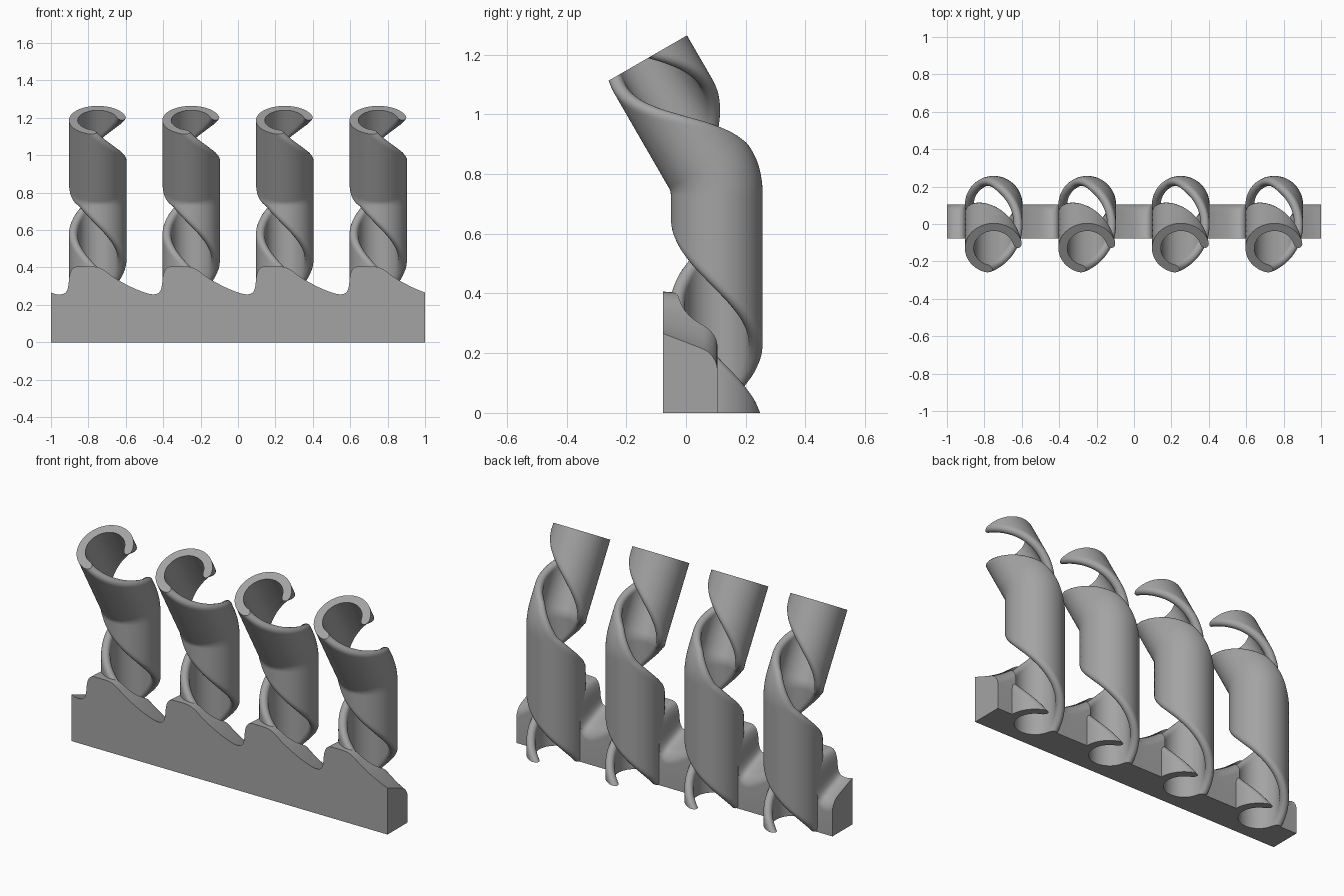
import bpy, bmesh, math

cube = bpy.data.objects.get("Cube")
if cube:
    bpy.data.objects.remove(cube, do_unlink=True)

CENTRES = [-0.75, -0.25, 0.25, 0.75]
AXIS_Y = 0.103
R_OUT, R_IN = 0.154, 0.107
BEND_Z, BEND_R, TILT = 0.73, 0.2, math.radians(30)
LENGTH, PITCH = 1.247, 0.84
GAP = math.radians(94)

grey = bpy.data.materials.new("plain grey")
grey.use_nodes = True
colour = (0.37, 0.37, 0.37, 1)
grey.diffuse_color = colour
grey.node_tree.nodes["Principled BSDF"].inputs["Base Color"].default_value = colour


def make_object(name, bm):
    bmesh.ops.recalc_face_normals(bm, faces=bm.faces)
    mesh = bpy.data.meshes.new(name)
    bm.to_mesh(mesh)
    bm.free()
    mesh.materials.append(grey)
    obj = bpy.data.objects.new(name, mesh)
    bpy.context.collection.objects.link(obj)
    return obj


def activate(obj):
    bpy.ops.object.select_all(action='DESELECT')
    obj.select_set(True)
    bpy.context.view_layer.objects.active = obj


def loft(name, sections):
    """Skin closed sections and cap both ends."""
    bm = bmesh.new()
    rings = [[bm.verts.new(p) for p in sec] for sec in sections]
    for a, b in zip(rings, rings[1:]):
        for i in range(len(a)):
            j = (i + 1) % len(a)
            bm.faces.new((a[i], a[j], b[j], b[i]))
    bm.faces.new(rings[0])
    bm.faces.new(rings[-1])
    return make_object(name, bm)


def axis_frame(s):
    """Centre (y, z) and tilt of the tube axis at length s."""
    phi = min(max((s - BEND_Z) / BEND_R, 0), TILT)
    y = AXIS_Y - BEND_R + BEND_R * math.cos(phi)
    z = min(s, BEND_Z) + BEND_R * math.sin(phi)
    rest = max(s - BEND_Z - BEND_R * TILT, 0)
    return y - rest * math.sin(phi), z + rest * math.cos(phi), phi


def open_ring():
    """C-shaped wall section with rounded ends, as (radius, angle)."""
    mid, half = (R_OUT + R_IN) / 2, (R_OUT - R_IN) / 2
    end = 1.4 * half / mid
    a0, a1 = GAP + end, 2 * math.pi - end
    n, c = 48, 8
    pts = [(R_OUT, a0 + (a1 - a0) * i / n) for i in range(n)]
    for i in range(c):
        t = math.pi * i / c
        pts.append((mid + half * math.cos(t), a1 + end * math.sin(t)))
    pts += [(R_IN, a1 + (a0 - a1) * i / n) for i in range(n)]
    for i in range(c):
        t = math.pi * i / c
        pts.append((mid - half * math.cos(t), a0 - end * math.sin(t)))
    return pts


# Spiral tubes: the C section turns while it follows the bent axis
ring = open_ring()
STEPS = 130
for number, cx in enumerate(CENTRES, 1):
    sections = []
    for k in range(STEPS + 1):
        s = LENGTH * k / STEPS
        y, z, phi = axis_frame(s)
        turn = 2 * math.pi * (1.03 - s) / PITCH
        section = []
        for r, a in ring:
            w = r * math.sin(a + turn)
            section.append((cx + r * math.cos(a + turn),
                            y + w * math.cos(phi), z + w * math.sin(phi)))
        sections.append(section)
    tube = loft(f"spiral_tube_{number}", sections)
    activate(tube)
    bpy.ops.object.shade_smooth_by_angle(angle=math.radians(40))

# Base rail: repeated wave along x, sloping and rounded towards the back
WAVE = [(-0.22, 0.255), (-0.175, 0.258), (-0.157, 0.29), (-0.152, 0.365),
        (-0.13, 0.405), (-0.08, 0.406), (-0.01, 0.406), (0.03, 0.39),
        (0.08, 0.35), (0.14, 0.315), (0.2, 0.285)]
profile = [(-1, 0.266)]
for cx in CENTRES:
    profile += [(cx + u, z) for u, z in WAVE]
profile.append((1, 0.266))
for _ in range(3):  # corner cutting
    cut = [profile[0]]
    for (x0, z0), (x1, z1) in zip(profile, profile[1:]):
        cut += [(x0 + (x1 - x0) * f, z0 + (z1 - z0) * f) for f in (0.25, 0.75)]
    profile = cut + [profile[-1]]

FRONT, BACK, ROUND = -0.077, 0.105, 0.05
sections = []
for x, top in profile:
    slope = 0.4 * (1 - 0.9 * min(max((top - 0.26) / 0.145, 0), 1))
    section = [(x, FRONT, 0), (x, FRONT, top)]
    for i in range(9):
        t = math.pi / 2 * i / 8
        y = BACK - ROUND + ROUND * math.sin(t)
        drop = ROUND * (1 - math.cos(t))
        section.append((x, y, top - slope * (y - FRONT) - drop))
    section.append((x, BACK, 0))
    sections.append(section)
rail = loft("base_rail", sections)

# Bores through the rail, hidden inside the tube walls
bm = bmesh.new()
for cx in CENTRES:
    made = bmesh.ops.create_cone(bm, cap_ends=True, segments=64,
                                 radius1=0.13, radius2=0.13, depth=2)
    bmesh.ops.translate(bm, verts=made["verts"], vec=(cx, AXIS_Y, 0))
bores = make_object("bore_cutter", bm)
bores.hide_render = True
activate(rail)
mod = rail.modifiers.new("bores", 'BOOLEAN')
mod.operation = 'DIFFERENCE'
mod.solver = 'EXACT'
mod.object = bores
bpy.ops.object.modifier_apply(modifier=mod.name)
bpy.data.objects.remove(bores, do_unlink=True)
activate(rail)
bpy.ops.object.shade_smooth_by_angle(angle=math.radians(30))
